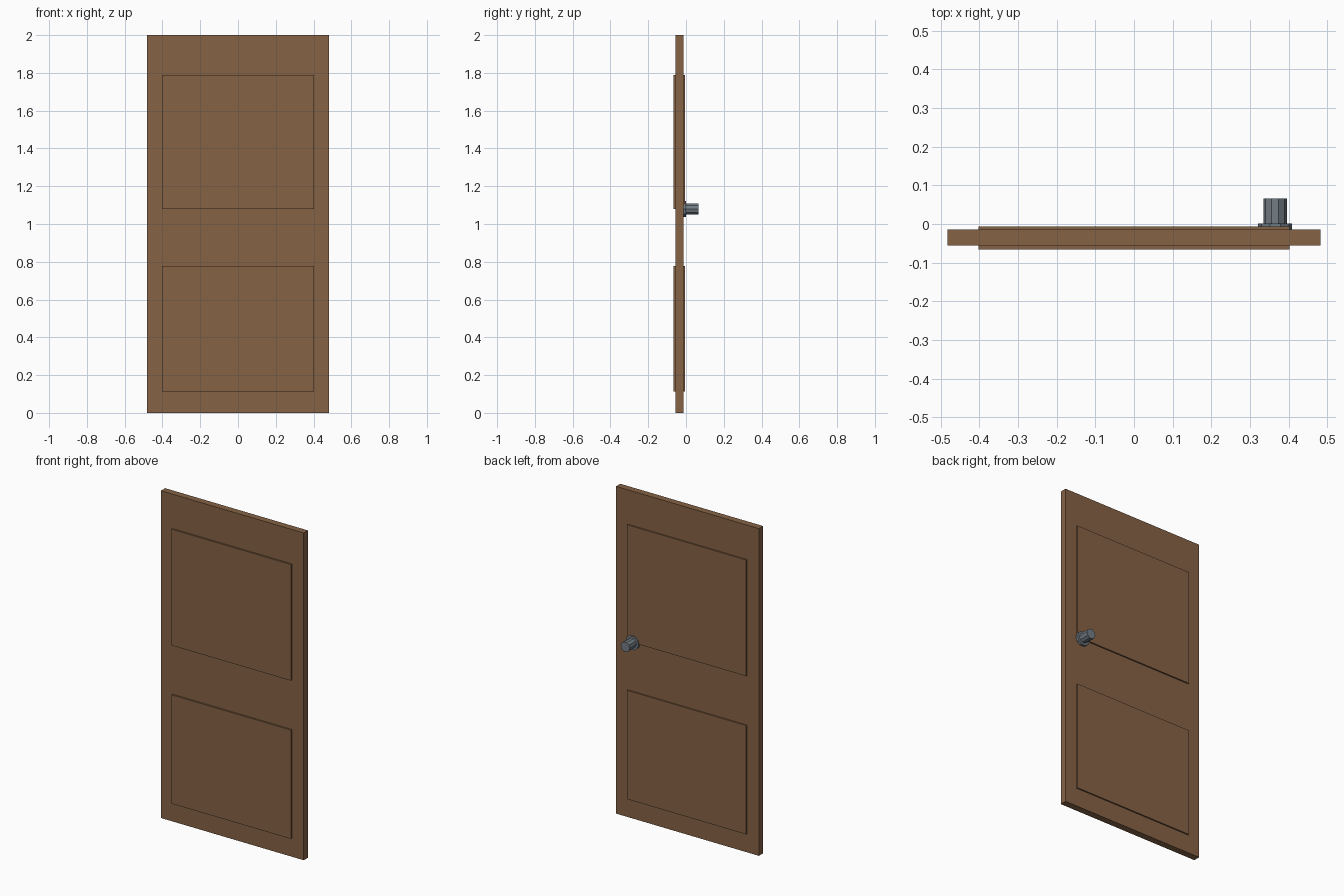
import bpy
import math

if "Cube" in bpy.data.objects:
    bpy.data.objects.remove(bpy.data.objects["Cube"])


def material(name, rgb):
    m = bpy.data.materials.new(name)
    m.diffuse_color = (*rgb, 1.0)
    m.use_nodes = True
    m.node_tree.nodes["Principled BSDF"].inputs["Base Color"].default_value = m.diffuse_color
    return m


wood = material("brown wood", (0.235, 0.122, 0.06))
metal = material("grey metal", (0.17, 0.205, 0.235))


def box(name, lo, hi, mat):
    bpy.ops.mesh.primitive_cube_add(size=1)
    o = bpy.context.object
    o.name = name
    o.location = [(a + b) / 2 for a, b in zip(lo, hi)]
    o.scale = [b - a for a, b in zip(lo, hi)]
    bpy.ops.object.transform_apply(location=True, scale=True)
    o.data.materials.append(mat)
    return o


def disc(name, x, z, y0, y1, radius, mat, sides=10):
    # Cylinder along y with one vertex pointing along +x
    bpy.ops.mesh.primitive_cylinder_add(vertices=sides, radius=radius, depth=y1 - y0)
    o = bpy.context.object
    o.name = name
    o.rotation_mode = 'XYZ'
    for v in o.data.vertices:
        a = math.atan2(v.co.y, v.co.x) + math.pi / 2
        v.co = (x + radius * math.cos(a), (y0 + y1) / 2 - v.co.z, z + radius * math.sin(a))
    o.data.materials.append(mat)
    return o


# Door slab
box("door_slab", (-0.483, -0.0555, 0), (0.483, -0.0145, 2.0), wood)

# Raised panels, standing proud of both faces
for name, z0, z1 in (("lower_panel", 0.113, 0.778), ("upper_panel", 1.08, 1.79)):
    box(name, (-0.403, -0.066, z0), (0.403, -0.006, z1), wood)

# Handle on the back: rose plate and ten-sided knob
disc("knob_rose", 0.365, 1.08, -0.0145, 0.001, 0.044, metal)
disc("door_knob", 0.365, 1.08, 0.001, 0.066, 0.0305, metal)
